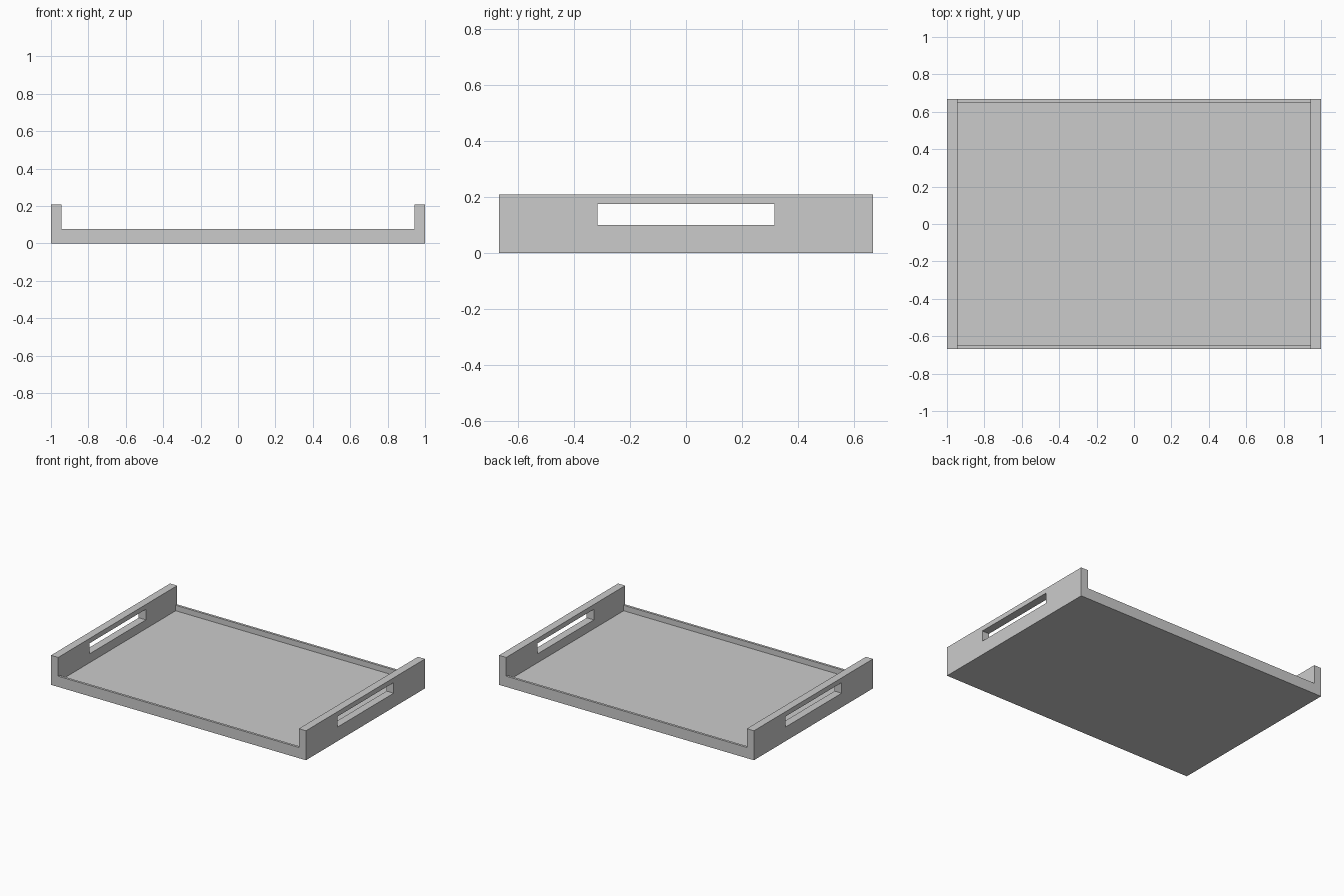
import bpy, bmesh

if "Cube" in bpy.data.objects:
    bpy.data.objects.remove(bpy.data.objects["Cube"])

WALL_X = 0.944      # inner face of the handle walls
RAIL_Y = 0.65       # inner face of the low front and back rails
RAIL_TOP, FLOOR_TOP = 0.076, 0.037


def prism(name, yz, half_length):
    """Extrude a y-z profile symmetrically along x."""
    bm = bmesh.new()
    face = bm.faces.new([bm.verts.new((-half_length, y, z)) for y, z in yz])
    out = bmesh.ops.extrude_face_region(bm, geom=[face])
    verts = [v for v in out["geom"] if isinstance(v, bmesh.types.BMVert)]
    bmesh.ops.translate(bm, verts=verts, vec=(2 * half_length, 0, 0))
    bmesh.ops.recalc_face_normals(bm, faces=bm.faces)
    mesh = bpy.data.meshes.new(name)
    bm.to_mesh(mesh)
    bm.free()
    obj = bpy.data.objects.new(name, mesh)
    bpy.context.collection.objects.link(obj)
    return obj


def rect(y, z0, z1):
    return [(-y, z0), (y, z0), (y, z1), (-y, z1)]


def cut(target, cutter):
    mod = target.modifiers.new(cutter.name, "BOOLEAN")
    mod.operation = "DIFFERENCE"
    mod.solver = "EXACT"
    mod.object = cutter
    bpy.context.view_layer.objects.active = target
    bpy.ops.object.modifier_apply(modifier=mod.name)
    bpy.data.objects.remove(cutter)


# Solid block of the tray
tray = prism("tray", rect(0.667, 0, 0.209), 1.0)

# Space between the handle walls: open above the rails, recessed floor
left = [(-1, 0.4), (-1, RAIL_TOP), (-RAIL_Y, RAIL_TOP), (-RAIL_Y, FLOOR_TOP)]
right = [(-y, z) for y, z in reversed(left)]
cut(tray, prism("recess_cutter", left + right, WALL_X))

# Handle slots through both walls
cut(tray, prism("handle_slot_cutter", rect(0.316, 0.10, 0.175), 1.2))
